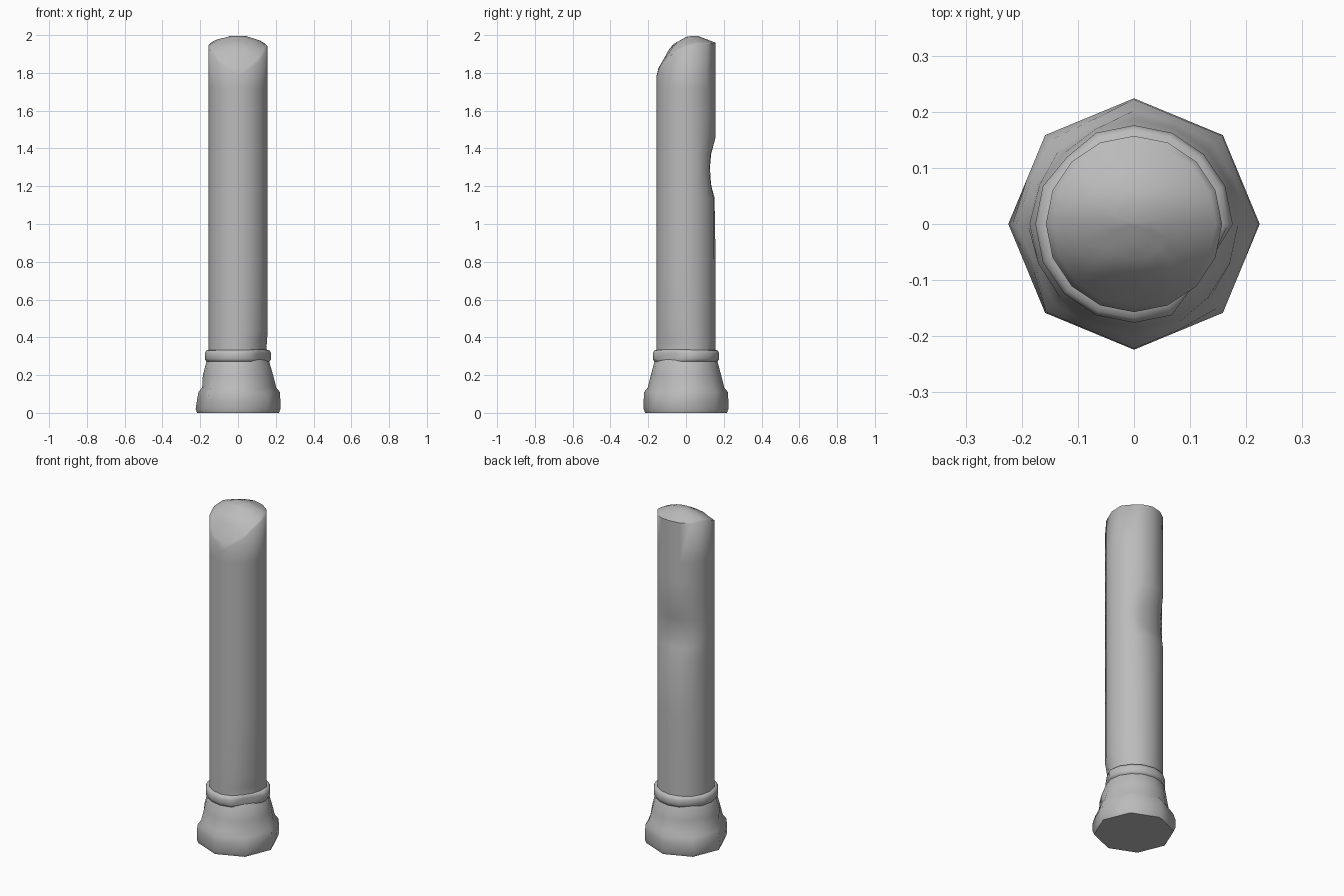
import bpy
import bmesh
import math

cube = bpy.data.objects.get("Cube")
if cube:
    bpy.data.objects.remove(cube, do_unlink=True)

SIDES = 16
RADIUS = 0.157

stone = bpy.data.materials.new("grey stone")
stone.use_nodes = True
GREY = (0.5, 0.5, 0.5, 1)
stone.diffuse_color = GREY
stone.node_tree.nodes["Principled BSDF"].inputs["Base Color"].default_value = GREY

# Worn spots: direction in degrees, height, half width, half height, depth
DENTS = [
    (97, 1.29, 50, 0.16, 0.03),     # hollow in the back of the shaft
    (-30, 0.33, 40, 0.09, 0.014),   # crack above the broken collar
    (195, 0.12, 28, 0.08, 0.016),   # chipped base corners
    (-40, 0.13, 28, 0.06, 0.012),
    (135, 0.15, 35, 0.07, 0.014),
]


def wear(angle, z):
    """Depth of wear at a point on the side."""
    total = 0
    for direction, height, width, tall, depth in DENTS:
        turn = (math.degrees(angle) - direction + 180) % 360 - 180
        fall = 1 - (turn / width) ** 2 - ((z - height) / tall) ** 2
        total += depth * max(0, fall) ** 0.7
    return total


def interpolate(points, value):
    for (a, low), (b, high) in zip(points, points[1:]):
        if value <= b:
            return low + (high - low) * max(0, value - a) / (b - a)
    return points[-1][1]


def broken_top(x, y):
    """Height of the broken surface, sloping steeply to the front."""
    ridge = interpolate([(-0.157, 1.78), (-0.145, 1.83), (-0.11, 1.885),
                         (-0.08, 1.945), (0, 1.99), (0.05, 2.0), (0.157, 1.96)], y)
    return ridge - 0.045 * (x / RADIUS) ** 2 - 0.03 * x * (x > 0)


def loft(name, rings, point, smooth_angle):
    """Skin rings of points, then close both ends."""
    bm = bmesh.new()
    loops = []
    for ring in rings:
        loops.append([bm.verts.new(point(ring, i, math.tau * i / SIDES))
                      for i in range(SIDES)])
    for low, high in zip(loops, loops[1:]):
        for i in range(SIDES):
            j = (i + 1) % SIDES
            bm.faces.new((low[i], low[j], high[j], high[i]))
    bm.faces.new(list(reversed(loops[0])))
    bm.faces.new(loops[-1])
    bmesh.ops.recalc_face_normals(bm, faces=bm.faces)
    mesh = bpy.data.meshes.new(name)
    bm.to_mesh(mesh)
    bm.free()
    mesh.materials.append(stone)
    obj = bpy.data.objects.new(name, mesh)
    bpy.context.collection.objects.link(obj)
    bpy.ops.object.select_all(action="DESELECT")
    obj.select_set(True)
    bpy.context.view_layer.objects.active = obj
    bpy.ops.object.shade_smooth_by_angle(angle=math.radians(smooth_angle))
    return obj


def polar(r, angle, z):
    return (r * math.cos(angle), r * math.sin(angle), z)


# Base: octagonal foot flaring into a round neck
def base_point(ring, i, angle):
    r, z, octagon = ring
    if i % 2:
        r *= 1 - octagon * (1 - math.cos(math.pi / 8))
    return polar(r - wear(angle, z), angle, z)


loft("base", [(0.216, 0, 1), (0.224, 0.02, 1), (0.224, 0.07, 1), (0.222, 0.11, 1),
              (0.202, 0.135, 0.4), (0.186, 0.2, 0.1), (0.166, 0.275, 0),
              (0.15, 0.3, 0)], base_point, 50)


# Collar: rounded band, broken away at the front of its left side
def collar_point(ring, i, angle):
    r, z = ring
    turn = math.degrees(angle)
    if 300 < turn < 350:
        r = min(r, 0.152)
    elif 120 < turn < 150:
        r -= 0.007
    return polar(r, angle, z)


loft("collar", [(0.15, 0.268), (0.168, 0.272), (0.176, 0.285), (0.176, 0.315),
                (0.168, 0.33), (0.15, 0.335)], collar_point, 50)


# Shaft: straight column with a hollow back and a broken rounded top
def shaft_point(ring, i, angle):
    scale, z = ring
    r = RADIUS * scale
    x, y, _ = polar(r, angle, 0)
    if z is None:
        return (x, y, broken_top(x, y))
    return polar(r - wear(angle, z), angle, z)


walls = [(1, z) for z in (0.25, 0.33, 0.38, 0.44, 0.8, 1.14, 1.2, 1.25,
                          1.31, 1.37, 1.46, 1.6, 1.72)]
cap = [(s, None) for s in (1, 0.93, 0.8, 0.6, 0.4, 0.2, 0.02)]
loft("broken_shaft", walls + cap, shaft_point, 60)
